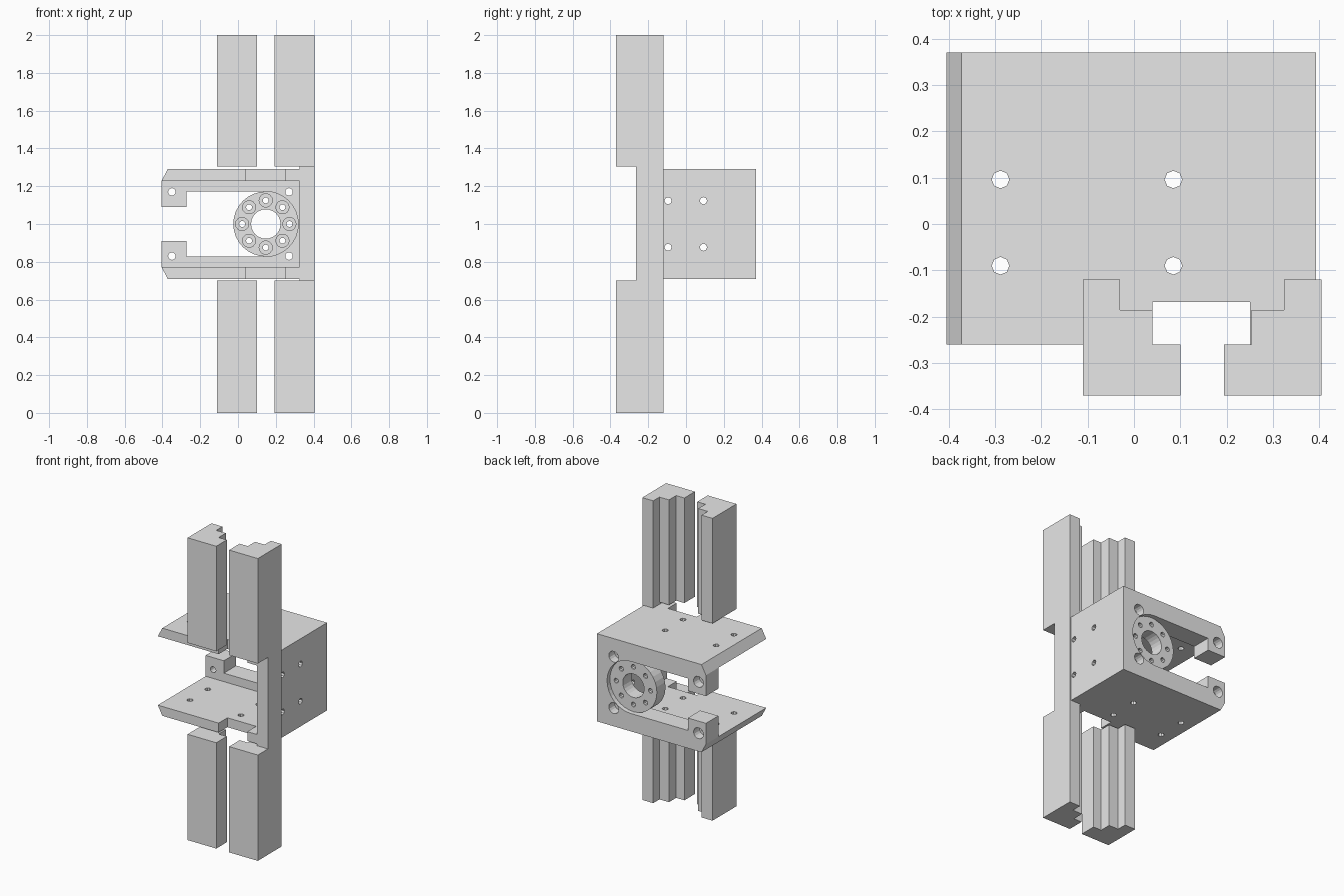
import bpy, bmesh, math
from mathutils import Vector

cube = bpy.data.objects.get("Cube")
if cube:
    bpy.data.objects.remove(cube, do_unlink=True)

grey = bpy.data.materials.new("light_grey")
grey.use_nodes = True
grey.diffuse_color = (0.8, 0.8, 0.8, 1)
grey.node_tree.nodes["Principled BSDF"].inputs["Base Color"].default_value = (0.8, 0.8, 0.8, 1)

AXES = {"x": lambda u, v, w: (w, u, v),
        "y": lambda u, v, w: (u, w, v),
        "z": lambda u, v, w: (u, v, w)}


def prism(name, outline, low, high, axis="z"):
    """Extrude a closed outline along an axis between two positions."""
    bm = bmesh.new()
    place = AXES[axis]
    face = bm.faces.new([bm.verts.new(place(u, v, low)) for u, v in outline])
    grown = bmesh.ops.extrude_face_region(bm, geom=[face])["geom"]
    bmesh.ops.translate(bm, vec=Vector(place(0, 0, high - low)),
                        verts=[g for g in grown if isinstance(g, bmesh.types.BMVert)])
    bmesh.ops.recalc_face_normals(bm, faces=bm.faces)
    mesh = bpy.data.meshes.new(name)
    bm.to_mesh(mesh)
    bm.free()
    mesh.materials.append(grey)
    obj = bpy.data.objects.new(name, mesh)
    bpy.context.collection.objects.link(obj)
    return obj


def rect(u0, v0, u1, v1):
    return [(u0, v0), (u1, v0), (u1, v1), (u0, v1)]


def circle(u, v, r, sides):
    return [(u + r * math.cos(math.tau * i / sides),
             v + r * math.sin(math.tau * i / sides)) for i in range(sides)]


def cut(obj, outline, low, high, axis="z"):
    """Remove a prism from a part and discard the cutter."""
    cutter = prism("cutter", outline, low, high, axis)
    cutter.hide_render = True
    mod = obj.modifiers.new("cut", "BOOLEAN")
    mod.operation = "DIFFERENCE"
    mod.solver = "EXACT"
    mod.object = cutter
    graph = bpy.context.evaluated_depsgraph_get()
    result = bpy.data.meshes.new_from_object(obj.evaluated_get(graph))
    obj.modifiers.clear()
    obj.data = result
    bpy.data.objects.remove(cutter, do_unlink=True)


# Shared dimensions
HUB_X, HUB_Z, HUB_R = 0.147, 1.0, 0.172
LEFT, RIGHT, WALL = -0.405, 0.393, 0.325
OUT, INN = 0.29, 0.228          # half heights of the bracket, outside and inside
FRONT, BACK = -0.26, 0.37
HOLE = 0.019

# Stepped rails, mirrored about the hub axis and split above and below the bracket
step = [(-0.11, -0.37), (0.1, -0.37), (0.1, -0.26), (0.04, -0.26),
        (0.04, -0.185), (-0.03, -0.185), (-0.03, -0.12), (-0.11, -0.12)]
mirrored = [(2 * HUB_X - x, y) for x, y in step]
for side, outline in (("right", step), ("left", mirrored)):
    prism("lower_rail_" + side, outline, 0, 0.7)
    prism("upper_rail_" + side, outline, 1.305, 2)
prism("rail_bridge", rect(WALL, -0.264, 0.404, -0.12), 0.7, 1.305)

# C-shaped bracket: two bevelled shelves joined by a side wall
half = [(LEFT, INN), (-0.372, OUT), (RIGHT, OUT)]
inner = [(WALL, -INN), (WALL, INN)]
outline = ([(x, HUB_Z + h) for x, h in half]
           + [(x, HUB_Z - h) for x, h in reversed(half)]
           + [(x, HUB_Z + h) for x, h in inner])
bracket = prism("bracket", outline, FRONT, BACK, "y")
cut(bracket, rect(0.04, -0.4, 0.25, -0.168), 0.5, 1.5)
for x in (-0.288, 0.085):
    for y in (-0.09, 0.096):
        cut(bracket, circle(x, y, HOLE, 8), 0.5, 1.5)
for y in (-0.095, 0.092):
    for z in (-0.123, 0.123):
        cut(bracket, circle(y, HUB_Z + z, HOLE, 8), 0.3, 0.5, "x")

# Back plate with a round-ended slot opening to one side
arc = [(HUB_X + HUB_R * math.sin(math.pi * i / 16), HUB_R * math.cos(math.pi * i / 16))
       for i in range(17)]
slot = [(LEFT, 0.09), (-0.272, 0.09), (-0.272, HUB_R)]
loop = ([(LEFT, -INN), (WALL, -INN), (WALL, INN), (LEFT, INN)] + slot + arc
        + [(x, -z) for x, z in reversed(slot)])
plate = prism("back_plate", [(x, HUB_Z + z) for x, z in loop], 0.24, BACK, "y")
for x in (-0.35, 0.27):
    for z in (-0.17, 0.17):
        cut(plate, circle(x, HUB_Z + z, 0.02, 12), 0.2, 0.4, "y")
        cut(plate, circle(x, HUB_Z + z, 0.036, 16), 0.31, 0.4, "y")

# Hub disc with a centre bore and a ring of counterbored holes
hub = prism("hub_disc", circle(HUB_X, HUB_Z, HUB_R, 32), 0.25, 0.34, "y")
cut(hub, circle(HUB_X, HUB_Z, 0.078, 24), 0.2, 0.4, "y")
for x, z in circle(HUB_X, HUB_Z, 0.125, 8):
    cut(hub, circle(x, z, 0.016, 10), 0.2, 0.4, "y")
    cut(hub, circle(x, z, 0.035, 14), 0.2, 0.28, "y")
